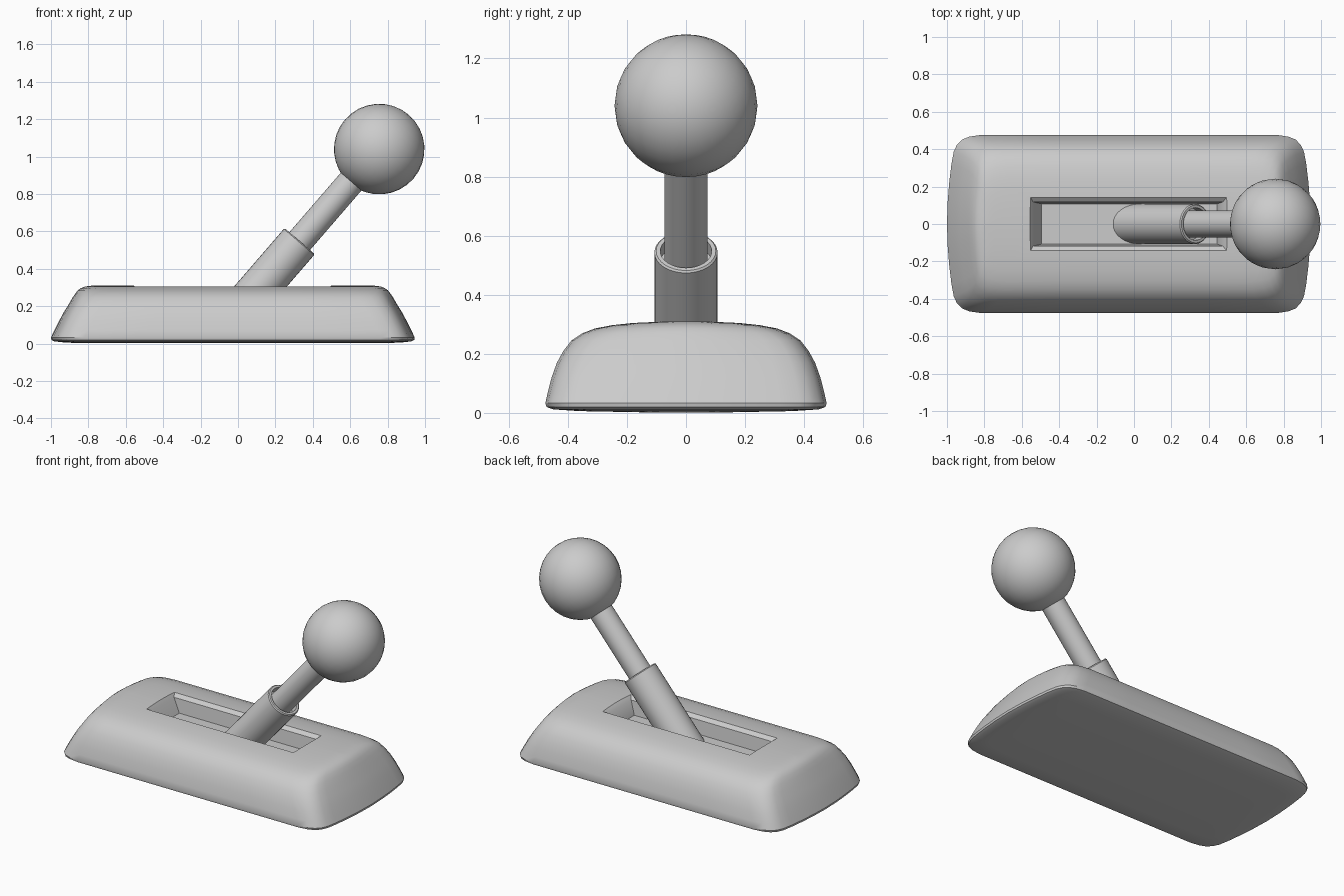
import bpy, bmesh, math
from mathutils import Vector

if "Cube" in bpy.data.objects:
    bpy.data.objects.remove(bpy.data.objects["Cube"])


def loft(name, rings):
    """Skin a stack of equal-length point rings and cap both ends."""
    bm = bmesh.new()
    loops = [[bm.verts.new(p) for p in r] for r in rings]
    n = len(loops[0])
    for a, b in zip(loops, loops[1:]):
        for i in range(n):
            j = (i + 1) % n
            bm.faces.new((a[i], a[j], b[j], b[i]))
    bm.faces.new(loops[0][::-1])
    bm.faces.new(loops[-1])
    bmesh.ops.recalc_face_normals(bm, faces=bm.faces)
    me = bpy.data.meshes.new(name)
    bm.to_mesh(me)
    bm.free()
    ob = bpy.data.objects.new(name, me)
    bpy.context.collection.objects.link(ob)
    return ob


def smooth(ob, angle=35):
    bpy.ops.object.select_all(action='DESELECT')
    ob.select_set(True)
    bpy.context.view_layer.objects.active = ob
    bpy.ops.object.shade_smooth_by_angle(angle=math.radians(angle))


def outline(half_len, half_wid, z, cx=-0.0275):
    """Rounded, slightly bowed rectangle at height z."""
    corner = [(0, 0), (.004, .12), (.012, .22), (.024, .32), (.036, .385), (.052, .42),
              (.08, .45), (.12, .466), (.18, .475), (.5, .475)]
    q = [(half_len - dx, y / .475 * half_wid) for dx, y in corner]
    pts = q + [(-x, y) for x, y in q[::-1]]
    pts += [(x, -y) for x, y in pts[-2:0:-1]]
    return [(cx + x, y, z) for x, y in pts]


def rect(x0, x1, y, z):
    return [(x0, -y, z), (x1, -y, z), (x1, y, z), (x0, y, z)]


# Base: level outlines from the slightly convex underside to the domed top
levels = [(.80, .15, .002), (.90, .36, .006), (.955, .45, .012), (.97, .472, .02), (.9725, .476, .033),
          (.955, .468, .07), (.93, .455, .12), (.903, .437, .17), (.878, .415, .21),
          (.858, .388, .245), (.841, .350, .27), (.828, .308, .286), (.812, .25, .297),
          (.793, .18, .3045), (.77, .09, .3085), (.75, .02, .31)]
base = loft("base", [outline(*l) for l in levels])

# Slot with sloping walls and a chamfered mouth
cutter = loft("slot_cutter", [rect(-.495, .445, .108, .2), rect(-.54, .475, .118, .287),
                              rect(-.553, .495, .142, .306), rect(-.57, .52, .172, .33)])
cutter.hide_render = True
mod = base.modifiers.new("slot", 'BOOLEAN')
mod.operation = 'DIFFERENCE'
mod.solver = 'EXACT'
mod.object = cutter
bpy.context.view_layer.objects.active = base
bpy.ops.object.modifier_apply(modifier=mod.name)
bpy.data.objects.remove(cutter)
smooth(base, 30)

# Tilted lever: all parts share the axis through the ball centre
ball_centre = Vector((.755, 0, 1.04))
collar_end = Vector((.33, 0, .548))
axis = (ball_centre - collar_end).normalized()
side = Vector((0, 1, 0))
up = axis.cross(side)


def lathe(name, profile, n=32):
    """Revolve (radius, distance from collar end) pairs about the lever axis."""
    rings = []
    for r, d in profile:
        c = collar_end + axis * d
        rings.append([c + r * (side * math.cos(a) + up * math.sin(a))
                      for a in (2 * math.pi * i / n for i in range(n))])
    ob = loft(name, rings)
    smooth(ob)
    return ob


lathe("collar", [(.107, -.55), (.107, -.006), (.101, 0), (.087, 0), (.087, -.05)])
lathe("rod", [(.073, -.3), (.073, .6)])

# Ball knob
bpy.ops.mesh.primitive_uv_sphere_add(segments=32, ring_count=16, radius=.242, location=ball_centre)
ball = bpy.context.object
ball.name = "ball_knob"
ball.rotation_euler = axis.to_track_quat('Z', 'Y').to_euler()
smooth(ball)
